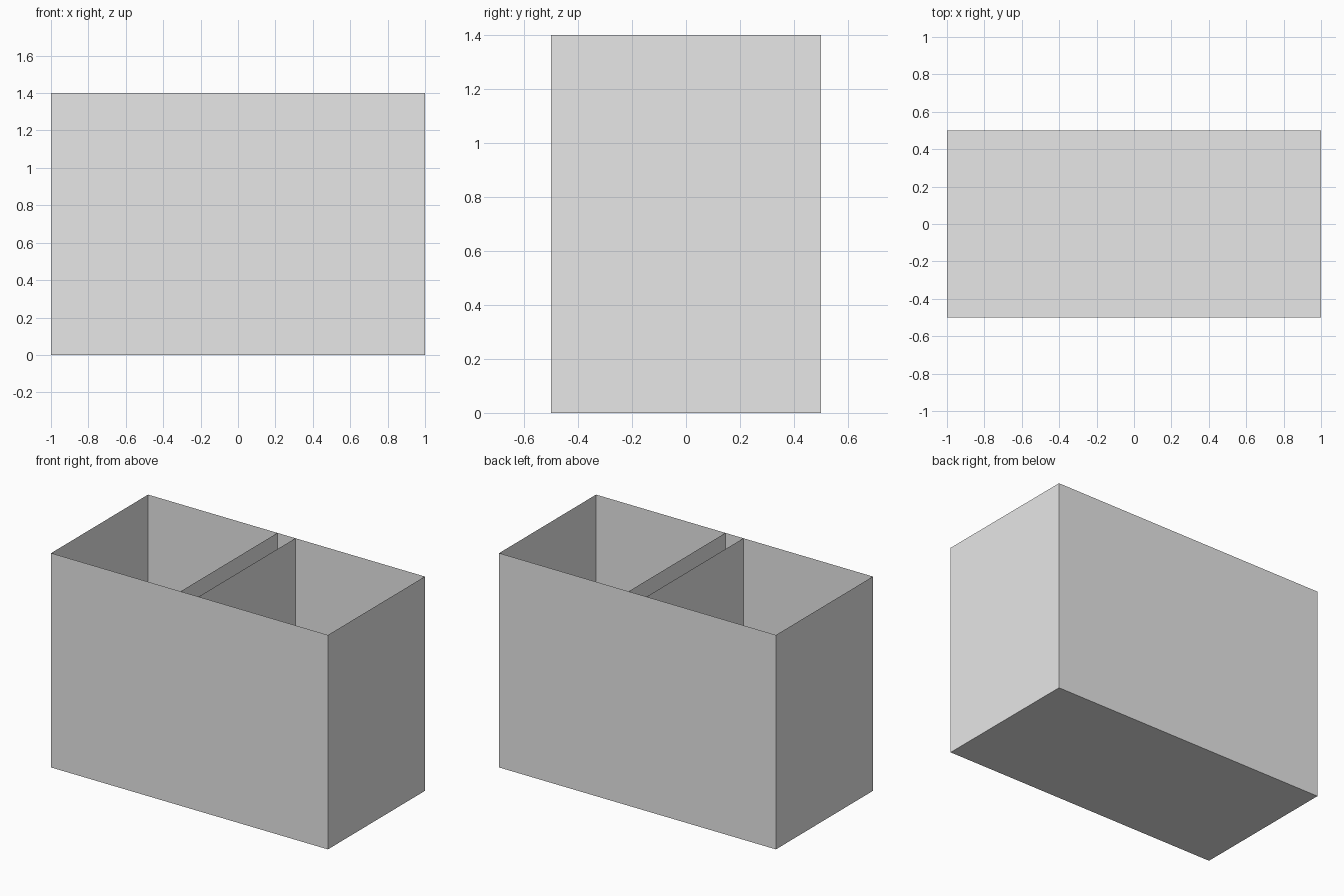
import bpy
import bmesh

if "Cube" in bpy.data.objects:
    bpy.data.objects.remove(bpy.data.objects["Cube"])

W, D, H = 2.0, 1.0, 1.4      # overall width, depth, height
GAP = 0.065                  # divider distance from the centre

grey = bpy.data.materials.new("light grey")
grey.diffuse_color = (0.8, 0.8, 0.8, 1.0)
grey.use_nodes = True
grey.node_tree.nodes["Principled BSDF"].inputs["Base Color"].default_value = grey.diffuse_color


def add_object(name, bm):
    mesh = bpy.data.meshes.new(name)
    bm.to_mesh(mesh)
    bm.free()
    mesh.materials.append(grey)
    obj = bpy.data.objects.new(name, mesh)
    bpy.context.collection.objects.link(obj)
    return obj


# Thin-walled outer box, open at the top
bm = bmesh.new()
bmesh.ops.create_cube(bm, size=1.0)
bmesh.ops.scale(bm, vec=(W, D, H), verts=bm.verts)
bmesh.ops.translate(bm, vec=(0, 0, H / 2), verts=bm.verts)
bm.normal_update()
lid = [f for f in bm.faces if f.normal.z > 0.9]
bmesh.ops.delete(bm, geom=lid, context='FACES_ONLY')
add_object("outer_box", bm)

# Two full-height sheets that split the box, with a narrow slot between them
for side, name in ((-1, "left_divider"), (1, "right_divider")):
    bm = bmesh.new()
    x = side * GAP
    corners = [(x, -D / 2, 0), (x, D / 2, 0), (x, D / 2, H), (x, -D / 2, H)]
    bm.faces.new([bm.verts.new(c) for c in corners])
    add_object(name, bm)
